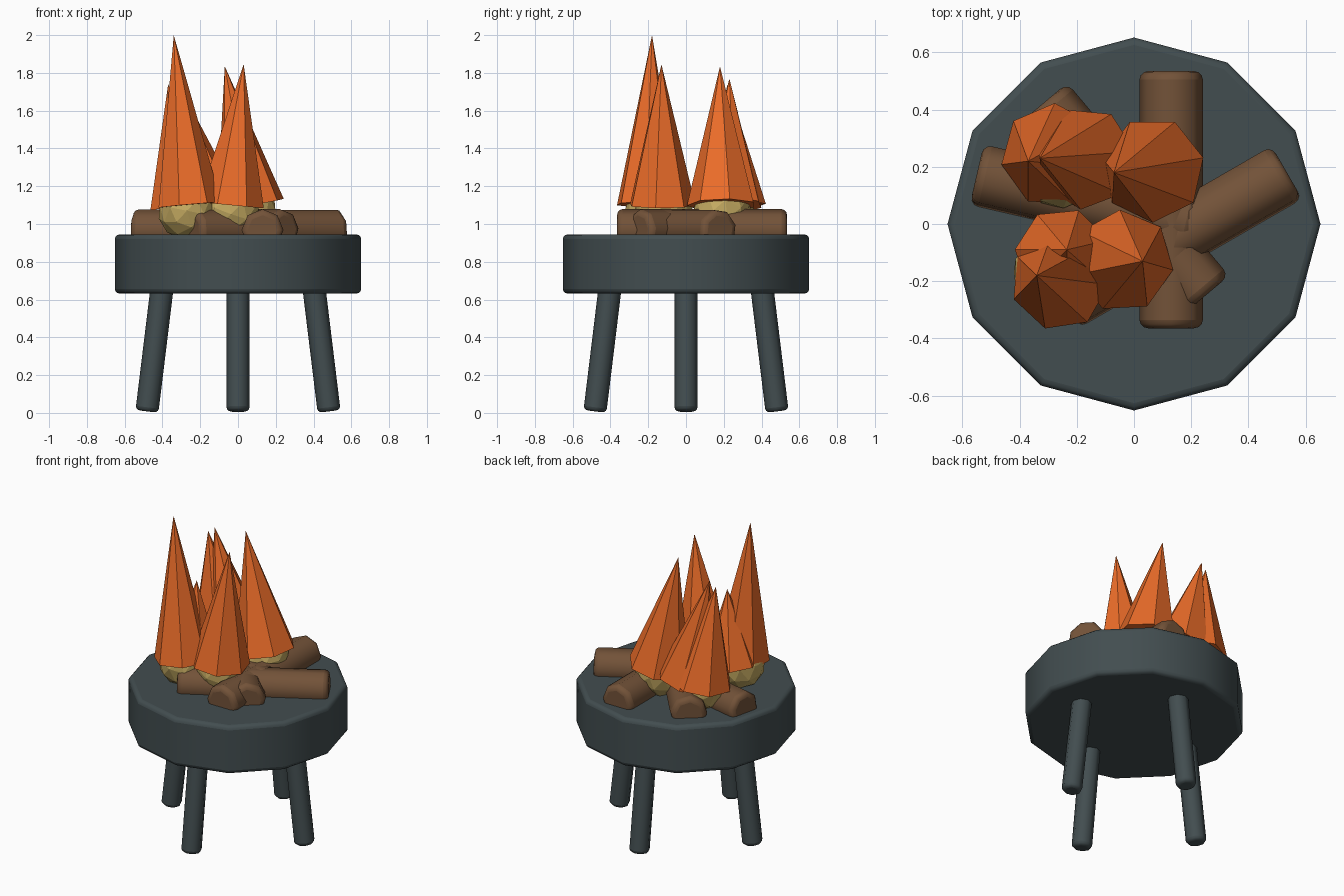
import bpy, math
from mathutils import Vector

if "Cube" in bpy.data.objects:
    bpy.data.objects.remove(bpy.data.objects["Cube"])


def material(name, rgb):
    m = bpy.data.materials.new(name)
    m.diffuse_color = (*rgb, 1)
    m.use_nodes = True
    m.node_tree.nodes["Principled BSDF"].inputs["Base Color"].default_value = m.diffuse_color
    return m


IRON = material("iron", (0.055, 0.075, 0.08))
WOOD = material("wood", (0.17, 0.085, 0.04))
FLAME = material("flame", (0.83, 0.15, 0.022))
EMBER = material("ember", (0.55, 0.40, 0.12))


def rod(name, a, b, r, sides, mat, bevel=0.0, tip=None, spin=0.0):
    """Cylinder (or cone when tip is given) from point a to point b."""
    a, b = Vector(a), Vector(b)
    d = b - a
    bpy.ops.mesh.primitive_cone_add(vertices=sides, radius1=r, radius2=r if tip is None else tip,
                                    depth=d.length)
    o = bpy.context.object
    o.name = name
    turn = Vector((0, 0, 1)).rotation_difference(d).to_matrix().to_4x4()
    for v in o.data.vertices:
        x, y = v.co.x, v.co.y
        c, s = math.cos(spin), math.sin(spin)
        v.co.x, v.co.y = x * c - y * s, x * s + y * c
        v.co = turn @ v.co
    o.location = (a + b) / 2
    o.data.materials.append(mat)
    if bevel:
        m = o.modifiers.new("round_edges", "BEVEL")
        m.width, m.segments, m.limit_method = bevel, 3, "ANGLE"
        m.angle_limit = math.radians(50)
        bpy.ops.object.shade_smooth_by_angle(angle=math.radians(50))
    return o


# Fire bowl
rod("bowl", (0, 0, 0.632), (0, 0, 0.945), 0.652, 12, IRON, 0.025)

# Four splayed legs
for i in range(4):
    c, s = math.cos(i * math.pi / 2), math.sin(i * math.pi / 2)
    rod(f"leg_{i + 1}", (0.482 * c, 0.482 * s, 0.008), (0.40 * c, 0.40 * s, 0.68),
        0.061, 8, IRON, 0.022)

# Half sunken logs: centre x, y, angle, length
logs = [(0.13, 0.085, 90, 0.9), (0.145, -0.045, 30, 0.9),
        (-0.035, 0.085, -50, 0.88), (-0.17, 0.085, -13, 0.78)]
for i, (x, y, ang, length) in enumerate(logs):
    c, s = math.cos(math.radians(ang)) * length / 2, math.sin(math.radians(ang)) * length / 2
    rod(f"log_{i + 1}", (x - c, y - s, 0.968), (x + c, y + s, 0.968), 0.111, 8, WOOD, 0.03)

# Faceted embers under the flames
for i, (x, y) in enumerate([(-0.27, -0.17), (-0.04, -0.12), (-0.26, 0.21), (0.05, 0.19)]):
    bpy.ops.mesh.primitive_ico_sphere_add(subdivisions=2, radius=0.155, location=(x, y, 1.07))
    o = bpy.context.object
    o.name = f"ember_{i + 1}"
    o.rotation_euler = (0.3 * i, 0.2, 0.7 * i)
    o.data.materials.append(EMBER)

# Seven-sided leaning flames: base x, y, radius, apex
flames = [(-0.26, -0.20, 0.173, (-0.34, -0.18, 2.0)), (-0.25, -0.11, 0.168, (-0.235, -0.09, 1.57)),
          (-0.04, -0.13, 0.18, (0.03, -0.13, 1.845)), (0.065, 0.19, 0.185, (-0.07, 0.18, 1.835)),
          (-0.285, 0.24, 0.183, (-0.37, 0.22, 1.74)), (-0.17, 0.23, 0.18, (-0.33, 0.23, 1.77))]
for i, (x, y, r, apex) in enumerate(flames):
    rod(f"flame_{i + 1}", (x, y, 1.1), apex, r, 7, FLAME, tip=0, spin=0.15 + 0.4 * i)
